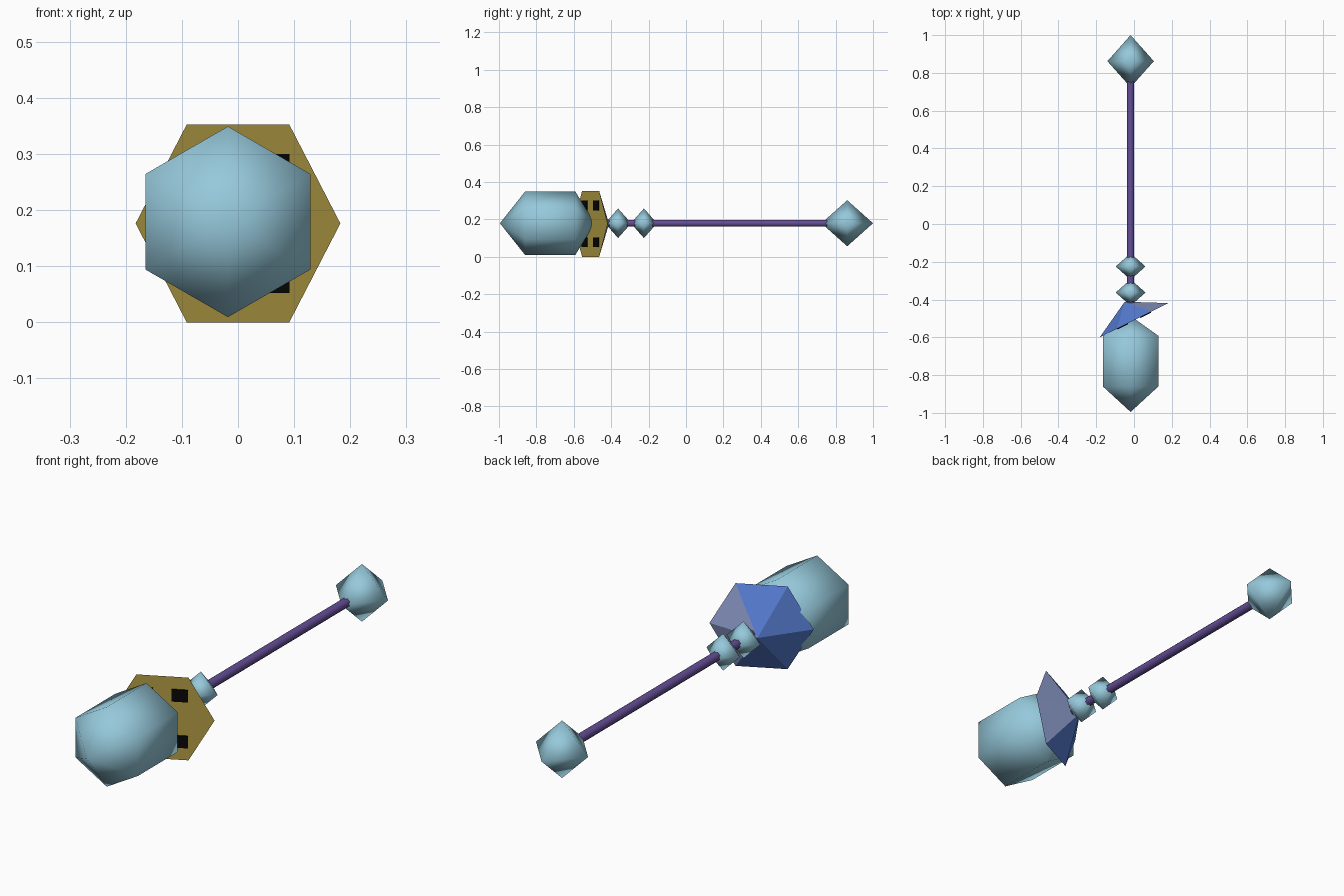
import bpy, bmesh, math
from mathutils import Matrix

if "Cube" in bpy.data.objects:
    bpy.data.objects.remove(bpy.data.objects["Cube"])

AX, AZ = -0.018, 0.179          # staff axis, running along y
TILT = math.atan2(0.18, 0.36)   # slant of the hexagonal collar


def srgb(name, r, g, b):
    m = bpy.data.materials.new(name)
    lin = [((c / 255 + 0.055) / 1.055) ** 2.4 for c in (r, g, b)]
    m.diffuse_color = (*lin, 1)
    m.use_nodes = True
    m.node_tree.nodes["Principled BSDF"].inputs["Base Color"].default_value = m.diffuse_color
    return m


CRYSTAL = srgb("pale blue crystal", 150, 201, 219)
PURPLE = srgb("purple shaft", 100, 78, 150)
GOLD = srgb("old gold", 178, 156, 68)
BLUE = srgb("blue", 86, 124, 210)
GREY = srgb("grey blue", 142, 157, 204)
BLACK = srgb("black", 6, 6, 6)


def finish(name, bm, mats, smooth=False):
    bmesh.ops.recalc_face_normals(bm, faces=bm.faces)
    me = bpy.data.meshes.new(name)
    for f in bm.faces:
        f.smooth = smooth
    bm.to_mesh(me)
    bm.free()
    for m in mats:
        me.materials.append(m)
    ob = bpy.data.objects.new(name, me)
    bpy.context.collection.objects.link(ob)
    return ob


def spindle(profile, sides, turn=0.0):
    """Closed solid around the y axis from (y, radius) pairs."""
    bm = bmesh.new()
    rings = []
    for y, r in profile:
        if r == 0:
            rings.append([bm.verts.new((0, y, 0))] * sides)
        else:
            angs = [turn + math.tau * i / sides for i in range(sides)]
            rings.append([bm.verts.new((r * math.cos(a), y, r * math.sin(a))) for a in angs])
    for a, b in zip(rings, rings[1:]):
        for i in range(sides):
            j = (i + 1) % sides
            bm.faces.new(list(dict.fromkeys((a[i], a[j], b[j], b[i]))))
    for ring, (y, r) in ((rings[0], profile[0]), (rings[-1], profile[-1])):
        if r > 0:
            bm.faces.new(ring)
    return bm


def on_axis(ob):
    ob.location = (AX, 0, AZ)
    return ob


# head crystal: pointed hexagonal prism
on_axis(finish("head_crystal", spindle(
    [(-0.995, 0), (-0.86, 0.17), (-0.592, 0.17), (-0.487, 0)], 6, math.pi / 6),
    [CRYSTAL], True))

# octahedral beads and end crystal
for name, y, half, r in (("front_bead", -0.363, 0.07, 0.079),
                         ("rear_bead", -0.225, 0.07, 0.079),
                         ("end_crystal", 0.862, 0.138, 0.123)):
    on_axis(finish(name, spindle([(y - half, 0), (y, r), (y + half, 0)], 4),
                   [CRYSTAL], True))

# shaft
shaft = on_axis(finish("shaft", spindle([(-0.44, 0.02), (0.79, 0.02)], 8, math.pi / 8),
                       [PURPLE], True))
bpy.context.view_layer.objects.active = shaft
shaft.select_set(True)
bpy.ops.object.shade_smooth_by_angle(angle=math.radians(60))

# slanted collar: hexagonal pyramid with a gold base
place = Matrix.Translation((0, -0.51, 0.176)) @ Matrix.Rotation(TILT, 4, 'Z')
bm = spindle([(0, 0.204), (0.11, 0)], 6)
for f in bm.faces:
    if len(f.verts) == 6:
        f.material_index = 1
    elif f.calc_center_median().x > 0.05:
        f.material_index = 2
finish("collar", bm, [BLUE, GOLD, GREY]).matrix_world = place

# black plates on the gold base
bm = bmesh.new()
for sx in (-1, 1):
    for sz in (-1, 1):
        m = Matrix.Translation((sx * 0.068, -0.002, sz * 0.098)) @ Matrix.Diagonal((0.064, 0.005, 0.052, 1))
        bmesh.ops.create_cube(bm, size=1, matrix=m)
finish("collar_marks", bm, [BLACK]).matrix_world = place
